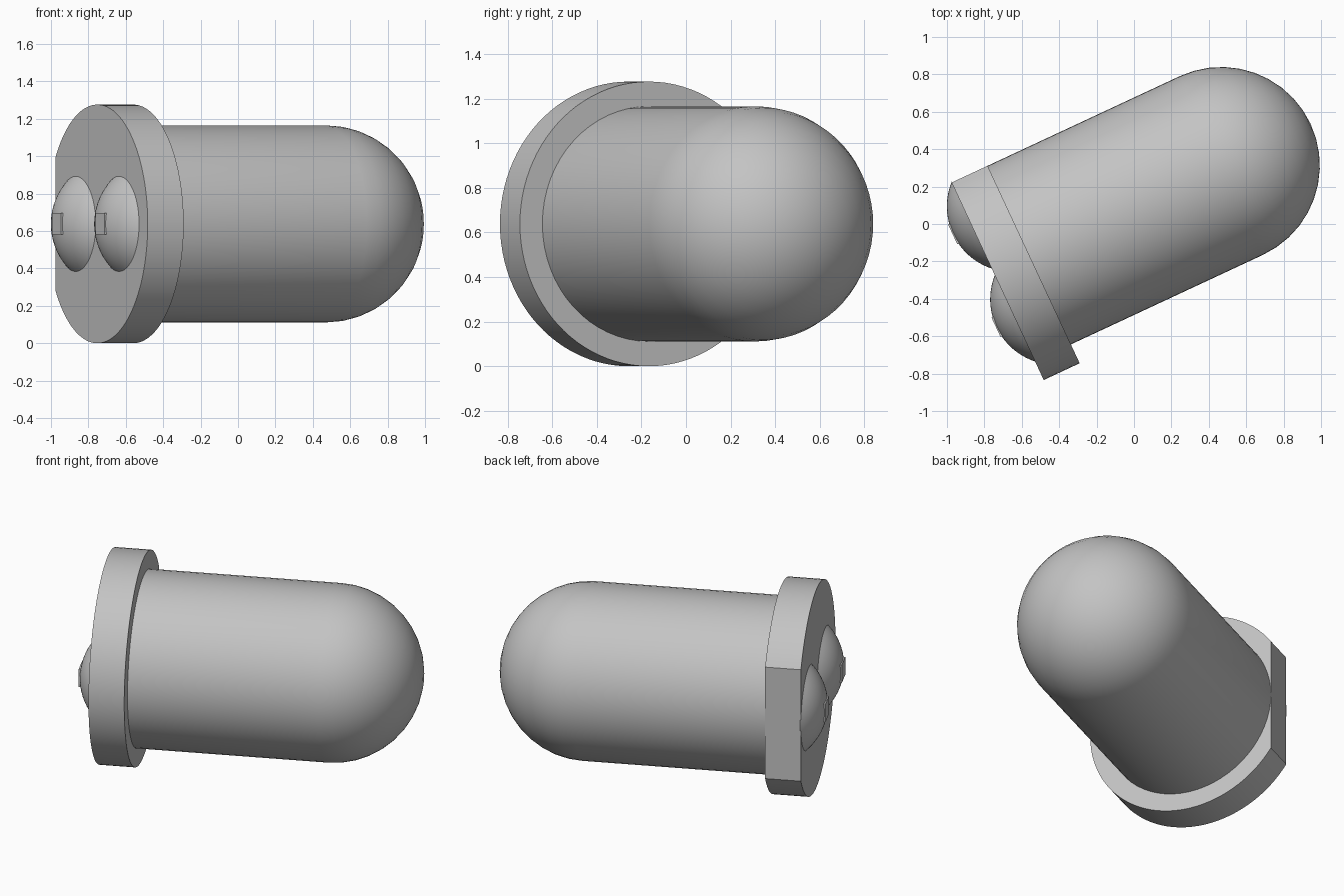
import bpy, bmesh, math
from mathutils import Matrix, Vector

if "Cube" in bpy.data.objects:
    bpy.data.objects.remove(bpy.data.objects["Cube"], do_unlink=True)

grey = bpy.data.materials.new("plain grey")
grey.use_nodes = True
colour = (0.55, 0.55, 0.55, 1)
grey.diffuse_color = colour
grey.node_tree.nodes["Principled BSDF"].inputs["Base Color"].default_value = colour

# The lamp lies on its side, its axis (local x) turned about z
PLACE = Matrix.Rotation(math.radians(25), 4, "Z") @ Matrix.Translation((0, 0.086, 0.638))
BODY_R, RIM_R = 0.527, 0.638
RIM_BACK, RIM_FRONT, DOME_X = -0.79, -0.578, 0.555


def finish(name, bm):
    """Turn a bmesh in lamp space into a placed, shaded object."""
    bmesh.ops.recalc_face_normals(bm, faces=bm.faces)
    bm.transform(PLACE)
    mesh = bpy.data.meshes.new(name)
    bm.to_mesh(mesh)
    bm.free()
    mesh.materials.append(grey)
    obj = bpy.data.objects.new(name, mesh)
    bpy.context.collection.objects.link(obj)
    bpy.ops.object.select_all(action="DESELECT")
    obj.select_set(True)
    bpy.context.view_layer.objects.active = obj
    bpy.ops.object.shade_smooth_by_angle(angle=math.radians(30))


def lathe(profile, steps, y=0):
    """Spin (x, radius) points about the lamp axis, shifted sideways by y."""
    bm = bmesh.new()
    verts = [bm.verts.new((x, y, r)) for x, r in profile]
    edges = [bm.edges.new(pair) for pair in zip(verts, verts[1:])]
    bmesh.ops.spin(bm, geom=verts + edges, cent=(0, y, 0), axis=(1, 0, 0),
                   angle=math.tau, steps=steps)
    bmesh.ops.remove_doubles(bm, verts=bm.verts, dist=0.0001)
    return bm


def arc(centre, radius, sweep, count):
    """Profile points from the given angle down to the pole on the axis."""
    points = []
    for i in range(count + 1):
        a = sweep * (1 - i / count)
        points.append((centre + radius * math.cos(a), abs(radius) * math.sin(a)))
    return points


# Round bulb body with a hemispherical end
body = [(RIM_FRONT - 0.02, 0), (RIM_FRONT - 0.02, BODY_R)]
finish("bulb_body", lathe(body + arc(DOME_X, BODY_R, math.pi / 2, 10), 64))

# Base rim with one flat side, level with the body
rim = lathe([(RIM_BACK, 0), (RIM_BACK, RIM_R), (RIM_FRONT, RIM_R), (RIM_FRONT, 0)], 96)
cut = bmesh.ops.bisect_plane(rim, geom=rim.verts[:] + rim.edges[:] + rim.faces[:],
                             plane_co=(0, BODY_R, 0), plane_no=(0, 1, 0), clear_outer=True)
edges = [e for e in cut["geom_cut"] if isinstance(e, bmesh.types.BMEdge)]
bmesh.ops.contextual_create(rim, geom=edges)
finish("base_rim", rim)

# Two shallow domed seats, each with a trimmed square lead
CAP_R, CAP_H, LEAD = 0.35, 0.11, 0.115
for side, y in (("left", 0.274), ("right", -0.274)):
    centre = RIM_BACK - CAP_H + CAP_R
    seat = arc(centre, -CAP_R, math.radians(47.5), 10)
    finish(side + "_lead_seat", lathe([(seat[0][0], 0)] + seat, 48, y))

    lead = bmesh.new()
    end = RIM_BACK - CAP_H - 0.002
    length = 0.15
    bmesh.ops.create_cube(lead, size=1)
    bmesh.ops.scale(lead, vec=(length, LEAD, LEAD), verts=lead.verts)
    bmesh.ops.translate(lead, vec=Vector((end + length / 2, y, 0)), verts=lead.verts)
    finish(side + "_lead", lead)
